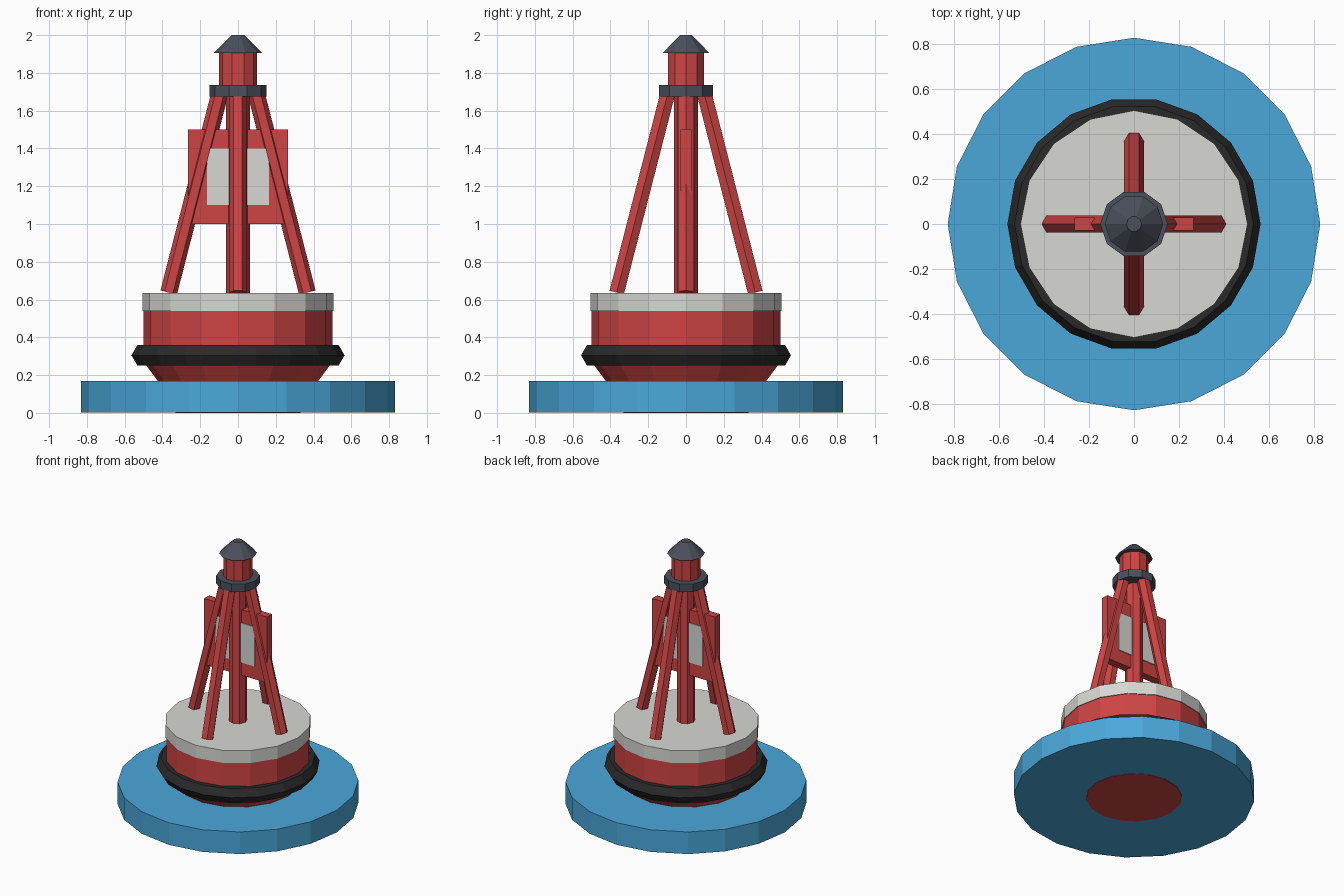
import bpy
import bmesh
from math import cos, sin, pi
from mathutils import Vector, Matrix

cube = bpy.data.objects.get("Cube")
if cube:
    bpy.data.objects.remove(cube, do_unlink=True)


def material(name, rgb):
    mat = bpy.data.materials.new(name)
    mat.use_nodes = True
    color = (*rgb, 1.0)
    mat.diffuse_color = color
    mat.node_tree.nodes["Principled BSDF"].inputs["Base Color"].default_value = color
    return mat


RED = material("buoy red", (0.62, 0.058, 0.058))
WHITE = material("off white", (0.68, 0.69, 0.65))
BLUE = material("water blue", (0.069, 0.39, 0.70))
GREY = material("slate grey", (0.07, 0.08, 0.105))
BLACK = material("rubber black", (0.023, 0.023, 0.023))


def finish(name, bm, mat):
    bmesh.ops.recalc_face_normals(bm, faces=bm.faces[:])
    mesh = bpy.data.meshes.new(name)
    bm.to_mesh(mesh)
    bm.free()
    mesh.materials.append(mat)
    obj = bpy.data.objects.new(name, mesh)
    bpy.context.collection.objects.link(obj)
    return obj


def lathe(name, profile, sides, mat, closed=False):
    """Spin (radius, height) points around z; cap the ends unless closed."""
    bm = bmesh.new()
    rings = []
    for r, z in profile:
        angles = [2 * pi * i / sides for i in range(sides)]
        rings.append([bm.verts.new((r * cos(a), r * sin(a), z)) for a in angles])
    pairs = list(zip(rings, rings[1:]))
    if closed:
        pairs.append((rings[-1], rings[0]))
    else:
        bm.faces.new(rings[0])
        bm.faces.new(rings[-1])
    for low, high in pairs:
        for i in range(sides):
            j = (i + 1) % sides
            bm.faces.new((low[i], low[j], high[j], high[i]))
    return finish(name, bm, mat)


def box(name, size, center, mat):
    bm = bmesh.new()
    bmesh.ops.create_cube(bm, size=1.0)
    bmesh.ops.scale(bm, vec=size, verts=bm.verts)
    bmesh.ops.translate(bm, vec=center, verts=bm.verts)
    return finish(name, bm, mat)


def strut(name, start, end, radius, mat):
    """Six-sided bar with a ridge towards the y axis."""
    start, end = Vector(start), Vector(end)
    axis = end - start
    turn = Vector((0, 0, 1)).rotation_difference(axis).to_matrix().to_4x4()
    place = Matrix.Translation((start + end) / 2) @ turn @ Matrix.Rotation(pi / 2, 4, "Z")
    bm = bmesh.new()
    bmesh.ops.create_cone(bm, cap_ends=True, segments=6, radius1=radius,
                          radius2=radius, depth=axis.length, matrix=place)
    return finish(name, bm, mat)


# Water and floating hull
lathe("water_disc", [(0.83, 0.002), (0.83, 0.17)], 20, BLUE)
lathe("hull", [(0.33, 0), (0.425, 0.17), (0.5, 0.27), (0.5, 0.54)], 16, RED)
lathe("deck", [(0.506, 0.54), (0.506, 0.635)], 16, WHITE)

# Rubber fender ring with a hexagonal section
section = [(0.5 + 0.064 * cos(pi * k / 3), 0.305 + 0.064 * sin(pi * k / 3)) for k in range(6)]
lathe("fender", section, 18, BLACK, closed=True)

# Tower: central post and four leaning legs
lathe("center_post", [(0.064, 0.63), (0.064, 1.7)], 8, RED)
for side, dx, dy in (("left", 1, 0), ("right", -1, 0), ("front", 0, -1), ("back", 0, 1)):
    strut(side + "_leg", (0.367 * dx, 0.367 * dy, 0.637),
          (0.098 * dx, 0.098 * dy, 1.685), 0.045, RED)

# Sign board with a pale plate on each face
box("sign_board", (0.53, 0.06, 0.5), (0, 0, 1.25), RED)
for side, dy in (("front", -1), ("back", 1)):
    box(side + "_sign_plate", (0.33, 0.008, 0.3), (0, 0.033 * dy, 1.25), WHITE)

# Lamp on top
lathe("lamp_collar", [(0.15, 1.675), (0.15, 1.735)], 10, GREY)
lathe("lamp_body", [(0.1, 1.735), (0.1, 1.905)], 10, RED)
lathe("lamp_roof", [(0.13, 1.905), (0.034, 2.0)], 10, GREY)
